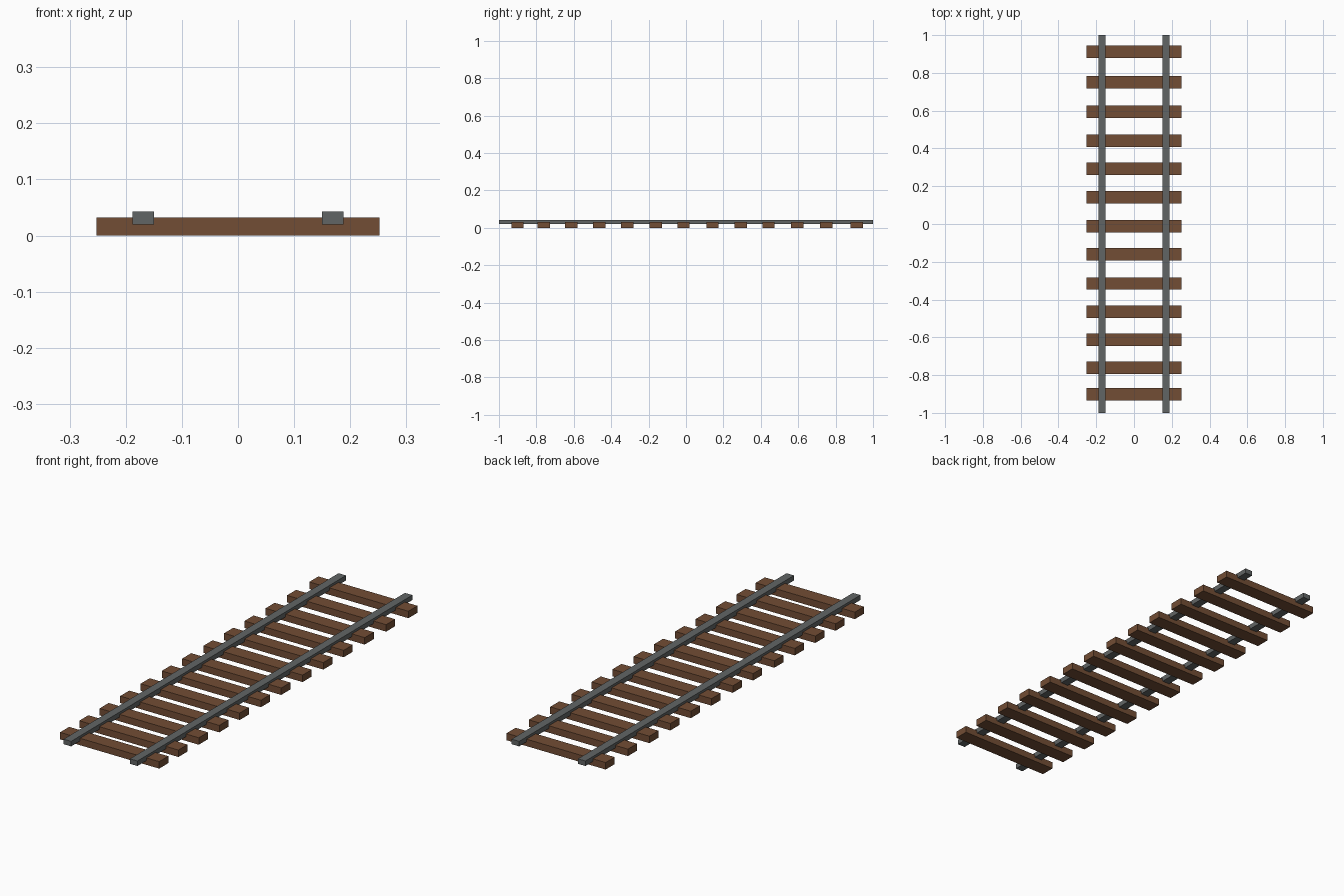
import bpy

if "Cube" in bpy.data.objects:
    bpy.data.objects.remove(bpy.data.objects["Cube"])


def material(name, rgb):
    m = bpy.data.materials.new(name)
    m.diffuse_color = (*rgb, 1)
    m.use_nodes = True
    m.node_tree.nodes["Principled BSDF"].inputs["Base Color"].default_value = m.diffuse_color
    return m


def box(name, centre, size, mat):
    bpy.ops.mesh.primitive_cube_add(size=1, location=centre)
    ob = bpy.context.object
    ob.name = name
    ob.scale = size
    bpy.ops.object.transform_apply(location=False, rotation=False, scale=True)
    ob.data.materials.append(mat)
    return ob


wood = material("wood", (0.17, 0.075, 0.035))
steel = material("steel", (0.12, 0.13, 0.13))

# Wooden sleepers, slightly unevenly spaced along the track
sleeper_y = [-0.901, -0.761, -0.613, -0.464, -0.315, -0.161, -0.013,
             0.142, 0.293, 0.441, 0.594, 0.750, 0.912]
for i, y in enumerate(sleeper_y):
    box(f"sleeper_{i + 1}", (0, y, 0.016), (0.505, 0.066, 0.032), wood)

# Steel rails, let into the top of the sleepers
for side, x in (("left", -0.169), ("right", 0.169)):
    box(f"rail_{side}", (x, 0, 0.0315), (0.038, 2.0, 0.023), steel)
